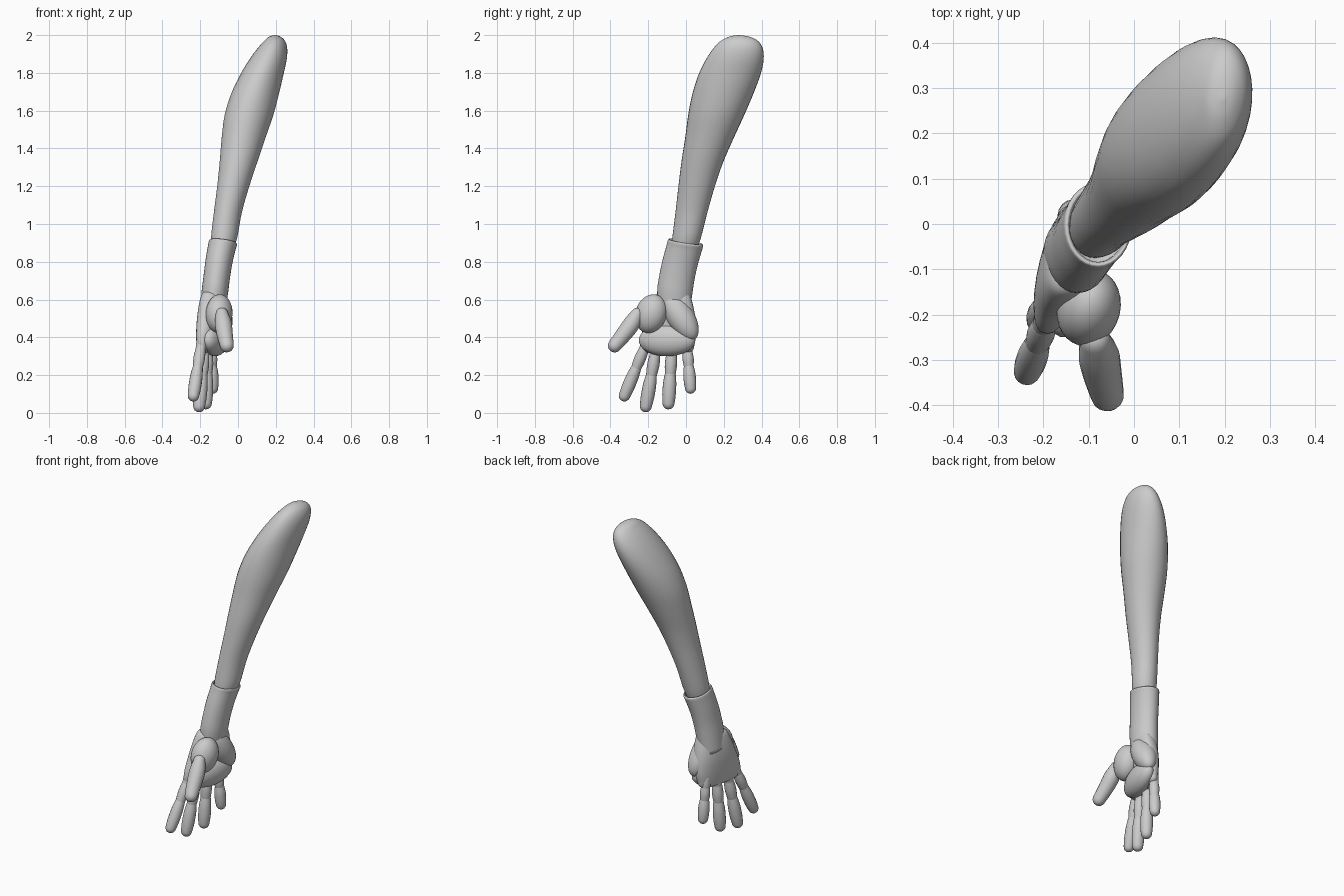
import bpy, bmesh, math
from mathutils import Vector, Matrix

if "Cube" in bpy.data.objects:
    bpy.data.objects.remove(bpy.data.objects["Cube"])


def skin(name, rings):
    """Bridge a list of rings into a closed smooth surface."""
    bm = bmesh.new()
    vs = [[bm.verts.new(p) for p in r] for r in rings]
    n = len(rings[0])
    for a, b in zip(vs, vs[1:]):
        for i in range(n):
            j = (i + 1) % n
            bm.faces.new((a[i], a[j], b[j], b[i]))
    bm.faces.new(vs[0][::-1])
    bm.faces.new(vs[-1])
    bmesh.ops.recalc_face_normals(bm, faces=bm.faces[:])
    for f in bm.faces:
        f.smooth = True
    me = bpy.data.meshes.new(name)
    bm.to_mesh(me)
    bm.free()
    ob = bpy.data.objects.new(name, me)
    bpy.context.collection.objects.link(ob)
    return ob


def refine(rows, k):
    """Catmull-Rom interpolation between section rows."""
    out = []
    for i in range(len(rows) - 1):
        p0, p1, p2, p3 = (rows[max(0, min(len(rows) - 1, i + d))] for d in (-1, 0, 1, 2))
        for s in range(k):
            t = s / k
            out.append([0.5 * (2 * b + (c - a) * t + (2 * a - 5 * b + 4 * c - d) * t * t
                               + (3 * b - a - 3 * c + d) * t ** 3)
                        for a, b, c, d in zip(p0, p1, p2, p3)])
    return out + [list(rows[-1])]


def loft(name, rows, k=4, n=32, tilt=(0, 0), power=1.0, shear=0.0):
    """Rows are (z, x min, x max, y min, y max); shear slides x along y."""
    rings = []
    for z, x0, x1, y0, y1 in refine(rows, k):
        ring = []
        for i in range(n):
            a = 2 * math.pi * i / n
            c, s = math.cos(a), math.sin(a)
            dx = math.copysign(abs(c) ** power, c) * (x1 - x0) / 2
            dy = math.copysign(abs(s) ** power, s) * (y1 - y0) / 2
            ring.append(((x0 + x1) / 2 + dx + shear * dy, (y0 + y1) / 2 + dy,
                         z + tilt[0] * dx + tilt[1] * dy))
        rings.append(ring)
    return skin(name, rings)


def capsule(name, pts, n=16):
    """Round-ended limb through points (x, y, z, radius)."""
    pts = refine(pts, 3)
    axis = (Vector(pts[-1][:3]) - Vector(pts[0][:3])).normalized()
    q = axis.to_track_quat('Z', 'Y')
    rows = []
    for a in (88, 65, 45, 22):
        a = math.radians(a)
        rows.append((Vector(pts[0][:3]) - axis * pts[0][3] * math.sin(a), pts[0][3] * math.cos(a)))
    rows += [(Vector(p[:3]), p[3]) for p in pts]
    for a in (22, 45, 65, 88):
        a = math.radians(a)
        rows.append((Vector(pts[-1][:3]) + axis * pts[-1][3] * math.sin(a), pts[-1][3] * math.cos(a)))
    rings = [[c + q @ Vector((r * math.cos(2 * math.pi * i / n), r * math.sin(2 * math.pi * i / n), 0))
              for i in range(n)] for c, r in rows]
    return skin(name, rings)


def mound(name, loc, radii, roll=0, yaw=-15):
    """Ellipsoid pad, rolled about x and turned with the hand."""
    bm = bmesh.new()
    bmesh.ops.create_uvsphere(bm, u_segments=28, v_segments=18, radius=1)
    bm.transform(Matrix.Translation(loc) @ Matrix.Rotation(math.radians(yaw), 4, 'Z')
                 @ Matrix.Rotation(math.radians(roll), 4, 'X') @ Matrix.Diagonal((*radii, 1)))
    for f in bm.faces:
        f.smooth = True
    me = bpy.data.meshes.new(name)
    bm.to_mesh(me)
    bm.free()
    bpy.context.collection.objects.link(bpy.data.objects.new(name, me))


# Arm, swelling towards the rounded top
loft("arm", [
    (0.85, -.135, -.035, -.075, .05), (0.92, -.143, -.006, -.073, .077),
    (1.06, -.128, .02, -.056, .113), (1.2, -.11, .06, -.04, .153),
    (1.33, -.097, .103, -.024, .198), (1.46, -.086, .147, -.004, .255),
    (1.58, -.07, .188, .012, .31), (1.69, -.036, .217, .034, .357),
    (1.79, .012, .24, .066, .394), (1.87, .06, .257, .105, .411),
    (1.93, .104, .26, .145, .406), (1.97, .14, .248, .185, .38),
    (1.992, .165, .225, .23, .335), (2.0, .192, .2, .272, .282)], shear=.08)

# Wrist cuff with a rolled upper lip
loft("wrist_cuff", [
    (0.54, -.2, -.07, -.15, .02), (0.64, -.192, -.053, -.152, .033),
    (0.72, -.182, -.043, -.14, .045), (0.80, -.172, -.03, -.123, .063),
    (0.87, -.16, -.014, -.104, .083), (0.898, -.155, -.005, -.097, .091),
    (0.906, -.151, -.007, -.093, .088), (0.906, -.145, -.011, -.088, .082),
    (0.895, -.142, -.015, -.084, .078), (0.87, -.142, -.02, -.084, .07)],
    tilt=(-.13, -.15))

# Back of the hand
loft("hand_back", [
    (0.645, -.155, -.09, -.11, -.02), (0.635, -.182, -.075, -.15, .015),
    (0.58, -.198, -.07, -.178, .035), (0.5, -.207, -.08, -.205, .05),
    (0.42, -.208, -.095, -.235, .054), (0.36, -.204, -.11, -.242, .045),
    (0.33, -.195, -.12, -.225, .035), (0.315, -.175, -.14, -.19, .0)], power=.85, shear=.25)

# Palm pads
mound("thumb_mound", (-.1, -.185, .525), (.07, .083, .105), -20)
mound("heel_mound", (-.1, -.033, .515), (.068, .073, .15), 33)
mound("palm_pad", (-.122, -.1, .385), (.062, .155, .085))

# Thumb
capsule("thumb", [(-.085, -.258, .523, .034), (-.078, -.288, .472, .045),
                  (-.07, -.33, .415, .043), (-.059, -.377, .357, .037)])

# Fingers: base centre, tip centre, each in three segments
fingers = {
    "index_finger": ((-.19, -.2, .39), (-.236, -.326, .09), .032),
    "middle_finger": ((-.175, -.153, .365), (-.206, -.213, .035), .034),
    "ring_finger": ((-.16, -.073, .365), (-.17, -.093, .05), .034),
    "little_finger": ((-.142, .005, .365), (-.134, .024, .13), .031),
}
for name, (base, tip, r) in fingers.items():
    b, t = Vector(base), Vector(tip)
    parts = {"proximal": [(-.08, .85), (.08, .88), (.2, .8)],
             "middle": [(.19, .84), (.34, .96), (.5, .84)],
             "distal": [(.5, .84), (.66, 1.03), (.86, 1.05), (1, .93)]}
    for part, prof in parts.items():
        capsule(f"{name}_{part}", [(*b.lerp(t, u), r * k) for u, k in prof])
